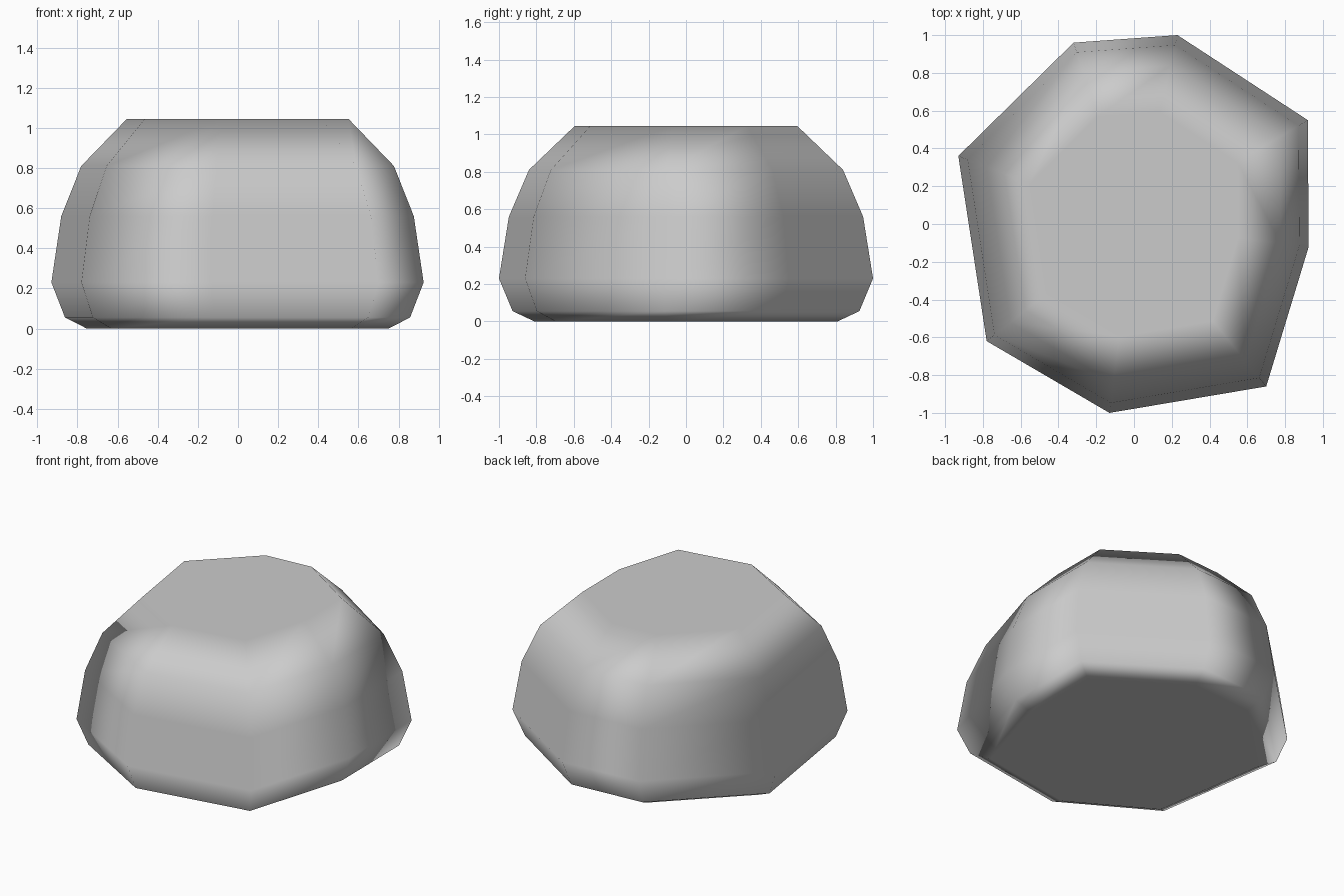
import bpy
import bmesh

cube = bpy.data.objects.get("Cube")
if cube:
    bpy.data.objects.remove(cube, do_unlink=True)

# Stone material
stone = bpy.data.materials.new("stone grey")
stone.use_nodes = True
GREY = (0.6, 0.6, 0.6, 1.0)
stone.diffuse_color = GREY
stone.node_tree.nodes["Principled BSDF"].inputs["Base Color"].default_value = GREY

# Irregular eight-sided outline at the widest level
outline = [(-0.93, 0.36), (-0.78, -0.62), (-0.13, -1.0), (0.70, -0.86),
           (0.925, -0.12), (0.92, 0.55), (0.23, 1.0), (-0.32, 0.96)]

# Rounded side profile: height and scale of the outline
profile = [(0.0, 0.81), (0.055, 0.927), (0.23, 1.0),
           (0.56, 0.947), (0.81, 0.84), (1.045, 0.595)]


def loft(name, outline, profile, material):
    """Stack scaled copies of an outline and close both ends."""
    bm = bmesh.new()
    rings = [[bm.verts.new((x * s, y * s, z)) for x, y in outline]
             for z, s in profile]
    count = len(outline)
    for low, high in zip(rings, rings[1:]):
        for i in range(count):
            j = (i + 1) % count
            bm.faces.new((low[i], low[j], high[j], high[i]))
    bm.faces.new(rings[0][::-1])
    bm.faces.new(rings[-1])
    bmesh.ops.recalc_face_normals(bm, faces=bm.faces)
    for face in bm.faces:
        face.smooth = True
    mesh = bpy.data.meshes.new(name)
    bm.to_mesh(mesh)
    bm.free()
    mesh.materials.append(material)
    obj = bpy.data.objects.new(name, mesh)
    bpy.context.collection.objects.link(obj)
    return obj


# Boulder with a flat top and base, softly shaded around the sides
boulder = loft("boulder", outline, profile, stone)
weighted = boulder.modifiers.new("soft shading", 'WEIGHTED_NORMAL')
weighted.mode = 'FACE_AREA'
weighted.weight = 100
